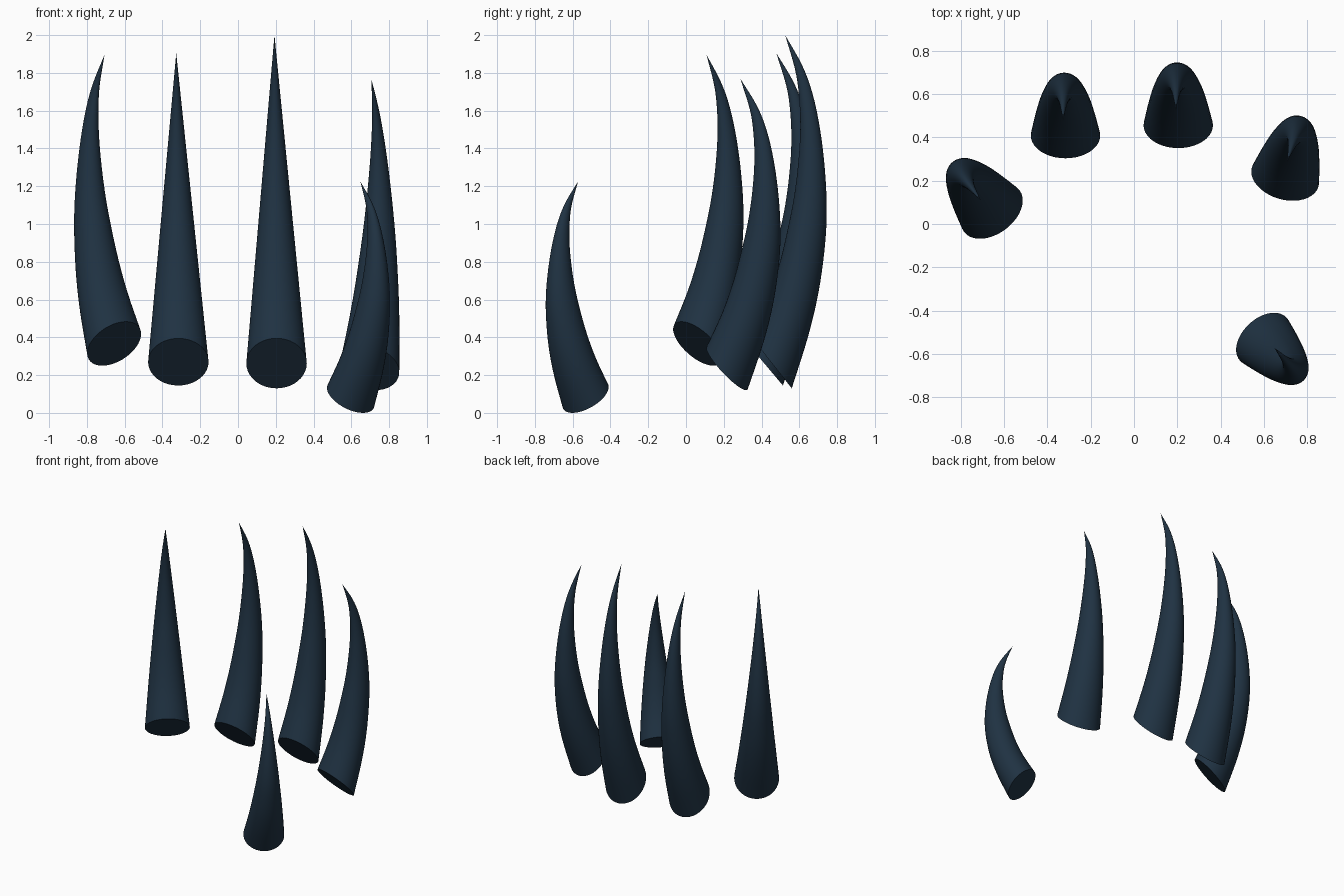
import bpy, math
from mathutils import Vector

if "Cube" in bpy.data.objects:
    bpy.data.objects.remove(bpy.data.objects["Cube"])

# Side profile of one claw: (outer y, outer z, inner y, inner z), base to tip
PROFILE = [Vector(p) for p in (
    (.105, 0, -.105, .265), (.190, .27, -.020, .47), (.245, .50, .040, .66),
    (.278, .73, .085, .85), (.290, .93, .118, 1.02), (.281, 1.15, .140, 1.20),
    (.255, 1.37, .150, 1.38), (.215, 1.56, .143, 1.55), (.160, 1.71, .122, 1.69),
    (.070, 1.87, .070, 1.87))]
SIDES, STEPS = 40, 4


def smooth_profile():
    """Catmull-Rom interpolation of the profile stations."""
    p = [2 * PROFILE[0] - PROFILE[1]] + PROFILE + [2 * PROFILE[-1] - PROFILE[-2]]
    out = []
    for i in range(1, len(p) - 2):
        a, b, c, d = p[i - 1:i + 3]
        for k in range(STEPS):
            t = k / STEPS
            out.append(.5 * (2 * b + (c - a) * t + (2 * a - 5 * b + 4 * c - d) * t * t
                             + (3 * b - a - 3 * c + d) * t ** 3))
    return out


def claw_mesh():
    """Elliptical rings swept along the profile, closed by a flat base and a point."""
    verts, faces = [], []
    rings = smooth_profile()
    for oy, oz, iy, iz in rings:
        cy, cz = (oy + iy) / 2, (oz + iz) / 2
        half_w = .16 * (1 - (cz - .1325) / 1.7375)
        for k in range(SIDES):
            a = math.tau * k / SIDES
            s = math.sin(a)
            verts.append((half_w * math.cos(a) - .012 * cz / 1.87,
                          cy + s * (oy - iy) / 2, cz + s * (oz - iz) / 2))
    for r in range(len(rings) - 1):
        for k in range(SIDES):
            n = (k + 1) % SIDES
            faces.append((r * SIDES + k, r * SIDES + n,
                          (r + 1) * SIDES + n, (r + 1) * SIDES + k))
    tip, last = len(verts), (len(rings) - 1) * SIDES
    verts.append((-.012, PROFILE[-1][0], PROFILE[-1][1]))
    faces += [(last + k, last + (k + 1) % SIDES, tip) for k in range(SIDES)]
    faces.append(tuple(reversed(range(SIDES))))
    mesh = bpy.data.meshes.new("claw")
    mesh.from_pydata(verts, [], faces)
    mesh.update()
    return mesh


mat = bpy.data.materials.new("dark_horn")
mat.diffuse_color = (.014, .032, .055, 1)
mat.use_nodes = True
mat.node_tree.nodes["Principled BSDF"].inputs["Base Color"].default_value = mat.diffuse_color

# Claws: name, base position, turn in degrees, width scale, height scale
CLAWS = [
    ("little_claw", (-.655, .060, .25), 36.9, 1, .880),
    ("ring_claw", (-.315, .408, .145), 0, 1, .941),
    ("middle_claw", (.205, .455, .13), 0, 1, 1),
    ("index_claw", (.698, .217, .12), -16, 1, .882),
    ("thumb_claw", (.596, -.532, 0), -137, .916, .655),
]
for name, loc, turn, width, height in CLAWS:
    ob = bpy.data.objects.new(name, claw_mesh())
    bpy.context.collection.objects.link(ob)
    ob.data.materials.append(mat)
    ob.location, ob.scale = loc, (width, width, height)
    ob.rotation_euler.z = math.radians(turn)
    ob.select_set(True)
    bpy.context.view_layer.objects.active = ob
bpy.ops.object.shade_smooth_by_angle(angle=math.radians(40))
